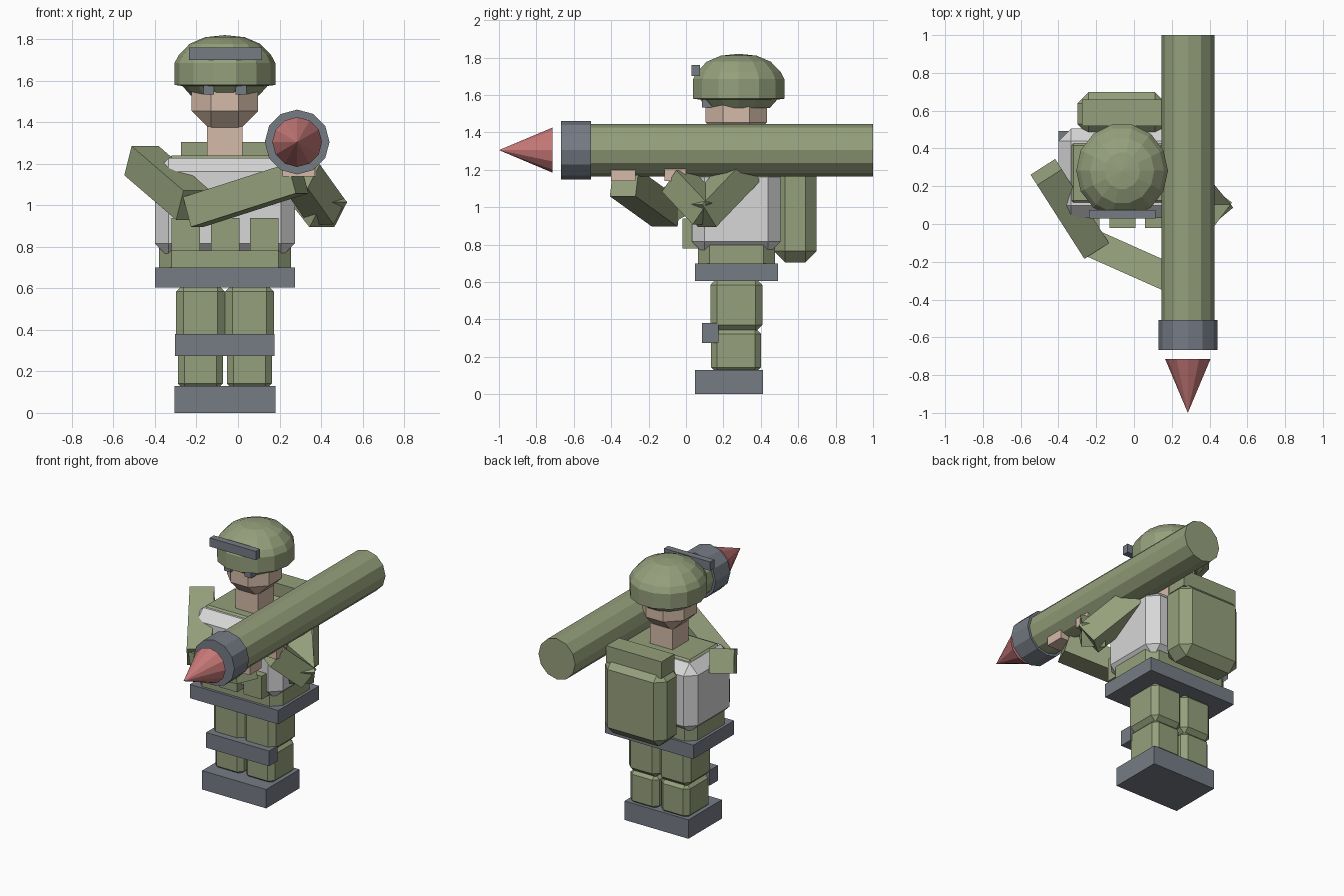
import bpy, bmesh, math
from mathutils import Vector, Matrix

if "Cube" in bpy.data.objects:
    bpy.data.objects.remove(bpy.data.objects["Cube"])


def mat(name, rgb):
    m = bpy.data.materials.new(name)
    m.diffuse_color = (*rgb, 1)
    m.use_nodes = True
    m.node_tree.nodes["Principled BSDF"].inputs["Base Color"].default_value = m.diffuse_color
    return m


GREEN = mat("olive_green", (0.30, 0.35, 0.20))
GREY = mat("slate_grey", (0.18, 0.20, 0.235))
WHITE = mat("light_grey", (0.68, 0.68, 0.68))
SKIN = mat("skin", (0.66, 0.49, 0.39))
RED = mat("warhead_red", (0.58, 0.19, 0.19))


def finish(name, bm, m):
    bmesh.ops.recalc_face_normals(bm, faces=bm.faces)
    me = bpy.data.meshes.new(name)
    bm.to_mesh(me)
    bm.free()
    me.materials.append(m)
    ob = bpy.data.objects.new(name, me)
    bpy.context.collection.objects.link(ob)
    return ob


def box(name, x, y, z, m, bevel=0):
    """Axis-aligned box from (min, max) ranges, with optional chamfer."""
    bm = bmesh.new()
    bmesh.ops.create_cube(bm, size=1)
    for v in bm.verts:
        v.co = Vector([(a + b) / 2 + c * (b - a) for (a, b), c in zip((x, y, z), v.co)])
    if bevel:
        bmesh.ops.bevel(bm, geom=bm.edges[:], offset=bevel, segments=1, affect='EDGES')
    return finish(name, bm, m)


def limb(name, a, b, w, m):
    """Square bar running from a to b."""
    a, b = Vector(a), Vector(b)
    d = b - a
    bm = bmesh.new()
    bmesh.ops.create_cube(bm, size=1)
    rot = d.to_track_quat('Y', 'Z').to_matrix().to_4x4()
    bm.transform(Matrix.Translation((a + b) / 2) @ rot @ Matrix.Diagonal((w, d.length, w, 1)))
    return finish(name, bm, m)


def barrel(name, y0, y1, r0, r1, m):
    """Twelve-sided cylinder or cone along the launcher axis."""
    bm = bmesh.new()
    bmesh.ops.create_cone(bm, cap_ends=True, segments=12, radius1=r0, radius2=r1, depth=y1 - y0)
    bm.transform(Matrix.Translation((0.285, (y0 + y1) / 2, 1.305)) @ Matrix.Rotation(-math.pi / 2, 4, 'X'))
    return finish(name, bm, m)


CX, CY = -0.063, 0.275  # body axis

# Legs, knee pads and boots
for side, s in (("right", -1), ("left", 1)):
    c = CX + s * 0.118
    box(side + "_thigh", (c - 0.118, c + 0.118), (0.13, 0.408), (0.335, 0.62), GREEN, 0.036)
    box(side + "_shin", (c - 0.109, c + 0.109), (0.135, 0.40), (0.11, 0.355), GREEN, 0.032)
    box(side + "_knee_pad", (c - 0.122, c + 0.122), (0.085, 0.175), (0.275, 0.38), GREY)
    box(side + "_boot", (c - 0.126, c + 0.126), (0.048, 0.412), (0, 0.13), GREY)

# Torso, vest and belt
box("belt", (-0.40, 0.274), (0.047, 0.492), (0.605, 0.70), GREY)
box("shirt", (-0.38, 0.255), (0.065, 0.475), (0.62, 1.24), GREEN, 0.06)
box("vest", (-0.40, 0.274), (0.032, 0.505), (0.75, 1.228), WHITE, 0.066)
for i, x in enumerate((-0.32, -0.13, 0.057)):
    box("pouch_%d" % (i + 1), (x, x + 0.138), (-0.02, 0.08), (0.78, 0.94), GREEN)

# Backpack and bedroll
box("backpack", (-0.30, 0.17), (0.47, 0.698), (0.705, 1.225), GREEN, 0.06)
box("bedroll", (-0.275, 0.148), (0.52, 0.66), (1.19, 1.305), GREEN)

# Head and helmet
box("neck", (-0.15, 0.022), (0.185, 0.36), (1.2, 1.38), SKIN)
box("head", (CX - 0.16, CX + 0.16), (0.105, 0.433), (1.36, 1.70), SKIN, 0.094)
profile = [(0.0, 1.53), (0.165, 1.53), (0.205, 1.575), (0.243, 1.58), (0.243, 1.685),
           (0.222, 1.725), (0.17, 1.778), (0.095, 1.81), (0.0, 1.82)]
bm = bmesh.new()
pts = [bm.verts.new((r, 0, z)) for r, z in profile]
edges = [bm.edges.new(p) for p in zip(pts, pts[1:])]
bmesh.ops.spin(bm, geom=pts + edges, cent=(0, 0, 0), axis=(0, 0, 1), angle=2 * math.pi, steps=14)
bmesh.ops.remove_doubles(bm, verts=bm.verts, dist=0.001)
bm.transform(Matrix.Translation((CX, 0.282, 0)) @ Matrix.Diagonal((1, 1.03, 1, 1)))
finish("helmet", bm, GREEN)
box("helmet_goggles", (-0.237, 0.115), (0.03, 0.075), (1.70, 1.76), GREY)
for side, s in (("right", -1), ("left", 1)):
    c = CX + s * 0.078
    box(side + "_eye_shade", (c - 0.026, c + 0.026), (0.085, 0.14), (1.533, 1.578), GREY)

# Arms and hands
limb("right_upper_arm", (-0.465, 0.275, 1.215), (-0.215, -0.115, 1.0), 0.155, GREEN)
limb("right_forearm", (-0.215, -0.105, 0.968), (0.29, -0.33, 1.13), 0.15, GREEN)
limb("left_upper_arm", (0.24, 0.31, 1.2), (0.435, 0.075, 0.955), 0.155, GREEN)
limb("left_forearm", (0.43, 0.12, 0.965), (0.305, -0.045, 1.14), 0.15, GREEN)
box("right_hand", (0.215, 0.37), (-0.40, -0.27), (1.14, 1.24), SKIN)
box("left_hand", (0.215, 0.375), (-0.115, 0.0), (1.14, 1.24), SKIN)

# Launcher
barrel("launch_tube", -0.52, 1.0, 0.14, 0.14, GREEN)
barrel("muzzle_ring", -0.668, -0.508, 0.156, 0.156, GREY)
barrel("warhead", -1.0, -0.715, 0.0, 0.12, RED)
